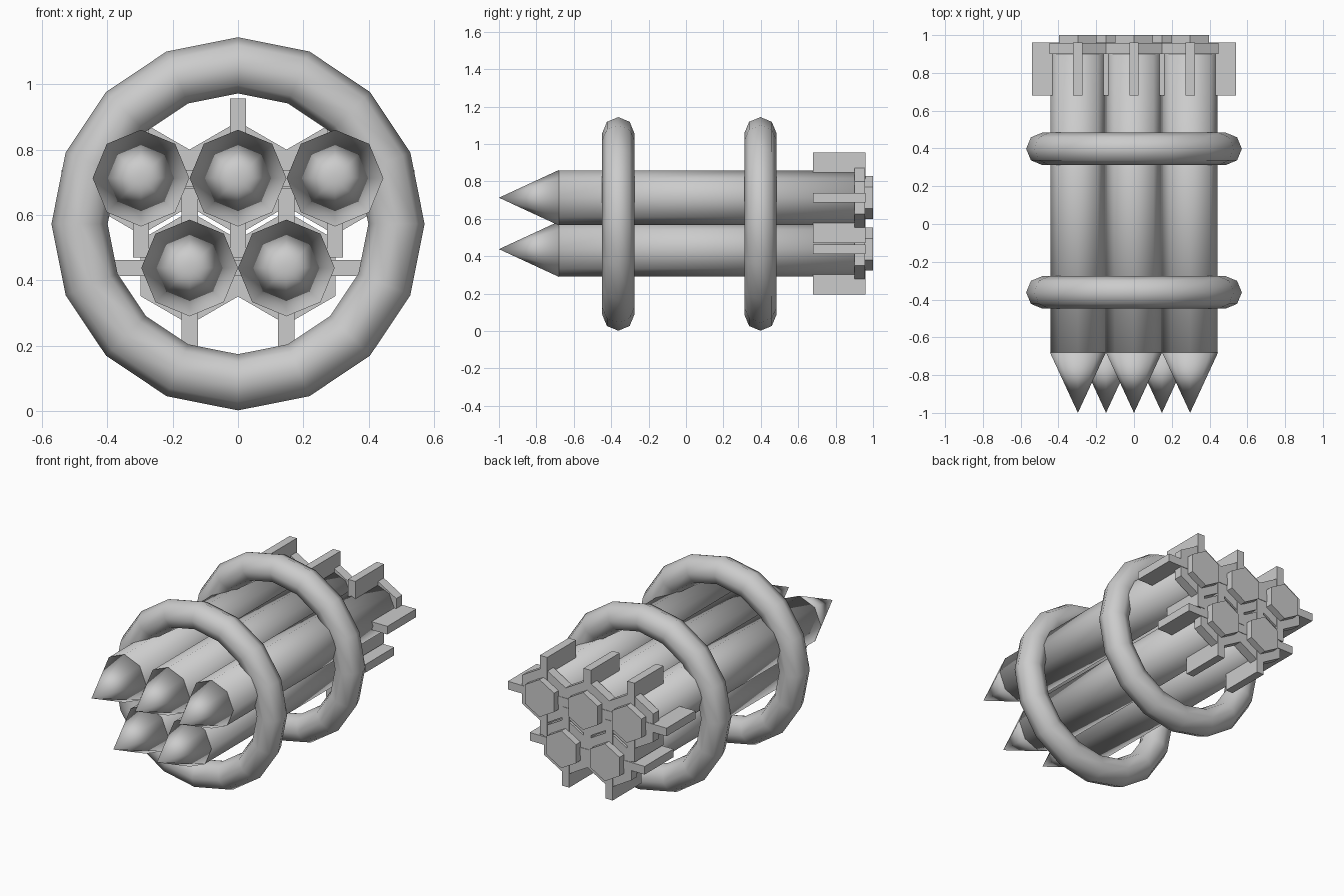
import bpy
from math import radians, pi, cos, sin

if "Cube" in bpy.data.objects:
    bpy.data.objects.remove(bpy.data.objects["Cube"])


def prism(name, x, z, y0, y1, r0, r1, sides, smooth):
    """Cylinder or cone along y with a vertex pointing up."""
    bpy.ops.mesh.primitive_cone_add(
        vertices=sides, radius1=r0, radius2=r1, depth=y1 - y0,
        location=(x, (y0 + y1) / 2, z), rotation=(-pi / 2, 0, 0))
    ob = bpy.context.object
    ob.name = name
    if smooth:
        bpy.ops.object.shade_smooth()
    return ob


def fin(name, x, z, angle):
    """Flat rectangular tail fin pointing away from the rocket axis."""
    inner, outer = 0.10, 0.243
    mid = (inner + outer) / 2
    bpy.ops.mesh.primitive_cube_add(
        size=1, location=(x + mid * cos(angle), 0.82, z + mid * sin(angle)),
        rotation=(0, -angle, 0))
    ob = bpy.context.object
    ob.name = name
    ob.scale = (outer - inner, 0.28, 0.05)


def rocket(i, x, z):
    # body tube and pointed nose
    prism(f"rocket_{i}_body", x, z, -0.68, 0.92, 0.146, 0.146, 8, True)
    nose = prism(f"rocket_{i}_nose", x, z, -1.0, -0.68, 0, 0.148, 8, True)
    # hexagonal tail flange and nozzle
    prism(f"rocket_{i}_flange", x, z, 0.90, 0.957, 0.173, 0.173, 6, False)
    prism(f"rocket_{i}_nozzle", x, z, 0.95, 1.0, 0.115, 0.115, 6, False)
    # four tail fins
    for k in range(4):
        fin(f"rocket_{i}_fin_{k + 1}", x, z, k * pi / 2)


# three rockets above, two below
spots = [(-0.297, 0.713), (0, 0.713), (0.297, 0.713), (-0.148, 0.438), (0.148, 0.438)]
for i, (x, z) in enumerate(spots, 1):
    rocket(i, x, z)

# two binding rings
for name, y in (("front_ring", -0.362), ("rear_ring", 0.398)):
    bpy.ops.mesh.primitive_torus_add(
        major_segments=16, minor_segments=8, major_radius=0.485, minor_radius=0.086,
        location=(0, y, 0.573), rotation=(radians(90), 0, 0))
    bpy.context.object.name = name
    bpy.ops.object.shade_smooth()
